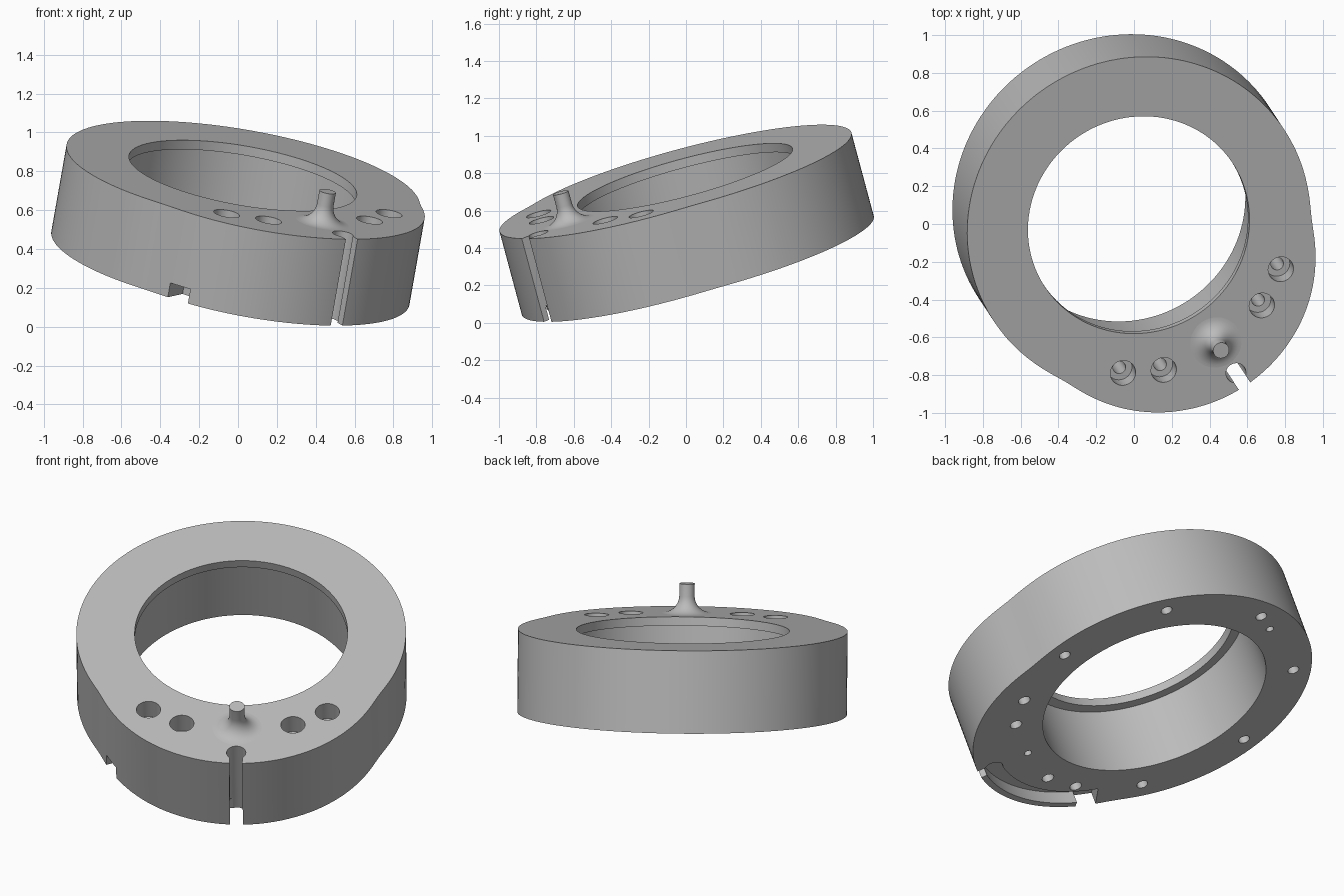
import bpy, bmesh
from math import sin, cos, pi, radians, sqrt
from mathutils import Matrix, Vector

if "Cube" in bpy.data.objects:
    bpy.data.objects.remove(bpy.data.objects["Cube"], do_unlink=True)

# Ring frame: local x points to the lobe, local z = 0 is the top face
TILT = (Matrix.Translation((0.025, -0.005, 0.778))
        @ Matrix.Rotation(radians(-56.7), 4, 'Z') @ Matrix.Rotation(radians(17.8), 4, 'Y'))
H = 0.467
RING_R, LOBE_R, LOBE_X = 0.921, 0.808, 0.265

grey = bpy.data.materials.new("plain grey")
grey.use_nodes = True
GREY = (0.5, 0.5, 0.5, 1)
grey.diffuse_color = GREY
grey.node_tree.nodes["Principled BSDF"].inputs["Base Color"].default_value = GREY


def finish(name, bm):
    bmesh.ops.recalc_face_normals(bm, faces=bm.faces)
    mesh = bpy.data.meshes.new(name)
    bm.to_mesh(mesh)
    bm.free()
    mesh.materials.append(grey)
    obj = bpy.data.objects.new(name, mesh)
    bpy.context.collection.objects.link(obj)
    return obj


def prism(name, outline, z0, z1):
    bm = bmesh.new()
    face = bm.faces.new([bm.verts.new((x, y, z0)) for x, y in outline])
    top = bmesh.ops.extrude_face_region(bm, geom=[face])["geom"]
    bmesh.ops.translate(bm, vec=(0, 0, z1 - z0),
                        verts=[v for v in top if isinstance(v, bmesh.types.BMVert)])
    return finish(name, bm)


def lathe(name, profile, n, centre=(0, 0)):
    bm = bmesh.new()
    verts = [bm.verts.new((r, 0, z)) for r, z in profile]
    edges = [bm.edges.new(p) for p in zip(verts, verts[1:])]
    bmesh.ops.spin(bm, geom=verts + edges, cent=(0, 0, 0), axis=(0, 0, 1),
                   angle=2 * pi, steps=n)
    bmesh.ops.remove_doubles(bm, verts=bm.verts, dist=1e-5)
    bmesh.ops.translate(bm, verts=bm.verts, vec=(*centre, 0))
    return finish(name, bm)


def bore(r, z0, z1, centre=(0, 0), n=32):
    return lathe("bore_cutter", [(0, z0), (r, z0), (r, z1), (0, z1)], n, centre)


def polar(r, deg):
    return r * cos(radians(deg)), r * sin(radians(deg))


def arc_band(r0, r1, a0, a1, steps):
    angles = [a0 + (a1 - a0) * i / steps for i in range(steps + 1)]
    pts = [polar(r1, a) for a in angles] + [polar(r0, a) for a in reversed(angles)]
    return [(x + LOBE_X, y) for x, y in pts]


def body_radius(a):
    # Round ring blended softly into the offset lobe circle
    lobe = LOBE_X * cos(a) + sqrt(LOBE_R ** 2 - (LOBE_X * sin(a)) ** 2)
    gap = lobe - RING_R
    return RING_R + (gap + sqrt(gap * gap + 0.0003)) / 2 if abs(gap) < 0.13 else max(lobe, RING_R)


# Ring body
N = 160
angles = [2 * pi * i / N for i in range(N)]
body = prism("ring_body", [(body_radius(a) * cos(a), body_radius(a) * sin(a))
                           for a in angles], -H, 0)

# Stepped central opening
cutters = [lathe("opening_cutter", [(0, -H - 0.1), (0.652, -H - 0.1), (0.652, -0.05),
                                    (0.595, -0.05), (0.595, 0.1), (0, 0.1)], 128)]
# Counterbored through holes on the lobe
for deg in (-38, -22.5, 22.5, 38):
    cutters.append(lathe("counterbore_cutter",
                         [(0, -H - 0.1), (0.034, -H - 0.1), (0.034, -0.115),
                          (0.068, -0.115), (0.068, 0.1), (0, 0.1)], 32, polar(0.812, deg)))
# Blind holes in the underside
for k in range(1, 7):
    cutters.append(bore(0.032, -H - 0.1, -H + 0.15, polar(0.815, 22.5 + 45 * k)))
for deg in (0, 168):
    cutters.append(bore(0.022, -H - 0.1, -H + 0.1, polar(0.775, deg), 24))

# Cable slot: round channel open to the outside of the lobe
cutters.append(bore(0.054, -H - 0.1, 0.1, (0.985, 0)))
cutters.append(prism("slot_cutter", [(0.985, -0.036), (1.2, -0.036), (1.2, 0.036),
                                     (0.985, 0.036)], -H - 0.1, 0.1))
# Cable groove under the lobe, with its exit notch
cutters.append(prism("groove_cutter", arc_band(0.672, 0.774, -66, 0, 30), -H - 0.1, -H + 0.078))
cutters.append(prism("notch_cutter", arc_band(0.672, 0.95, -66, -57.5, 6), -H - 0.1, -H + 0.078))

for cutter in cutters:
    cutter.hide_render = True
    mod = body.modifiers.new("cut", 'BOOLEAN')
    mod.operation, mod.solver, mod.object = 'DIFFERENCE', 'EXACT', cutter
bpy.context.view_layer.update()
cut_mesh = bpy.data.meshes.new_from_object(
    body.evaluated_get(bpy.context.evaluated_depsgraph_get()))
body.modifiers.clear()
body.data = cut_mesh
for cutter in cutters:
    bpy.data.objects.remove(cutter, do_unlink=True)

# Pin with a flared foot
FILLET, PIN_R = 0.095, 0.043
foot = [(PIN_R + FILLET * (1 - cos(t)), FILLET * (1 - sin(t)))
        for t in (pi / 2 * (1 - i / 10) for i in range(11))]
foot = [(PIN_R + FILLET * (1 - sin(t)), FILLET * (1 - cos(t)))
        for t in (pi / 2 * i / 10 for i in range(11))]
pin = lathe("pin", [(0, -0.01), (PIN_R + FILLET, -0.01)] + foot
            + [(PIN_R, 0.165), (0, 0.165)], 40, (0.782, 0))

# Place both parts and shade them
for obj in (body, pin):
    obj.data.transform(TILT)
    bpy.ops.object.select_all(action='DESELECT')
    obj.select_set(True)
    bpy.context.view_layer.objects.active = obj
    bpy.ops.object.shade_smooth_by_angle(angle=radians(30))
